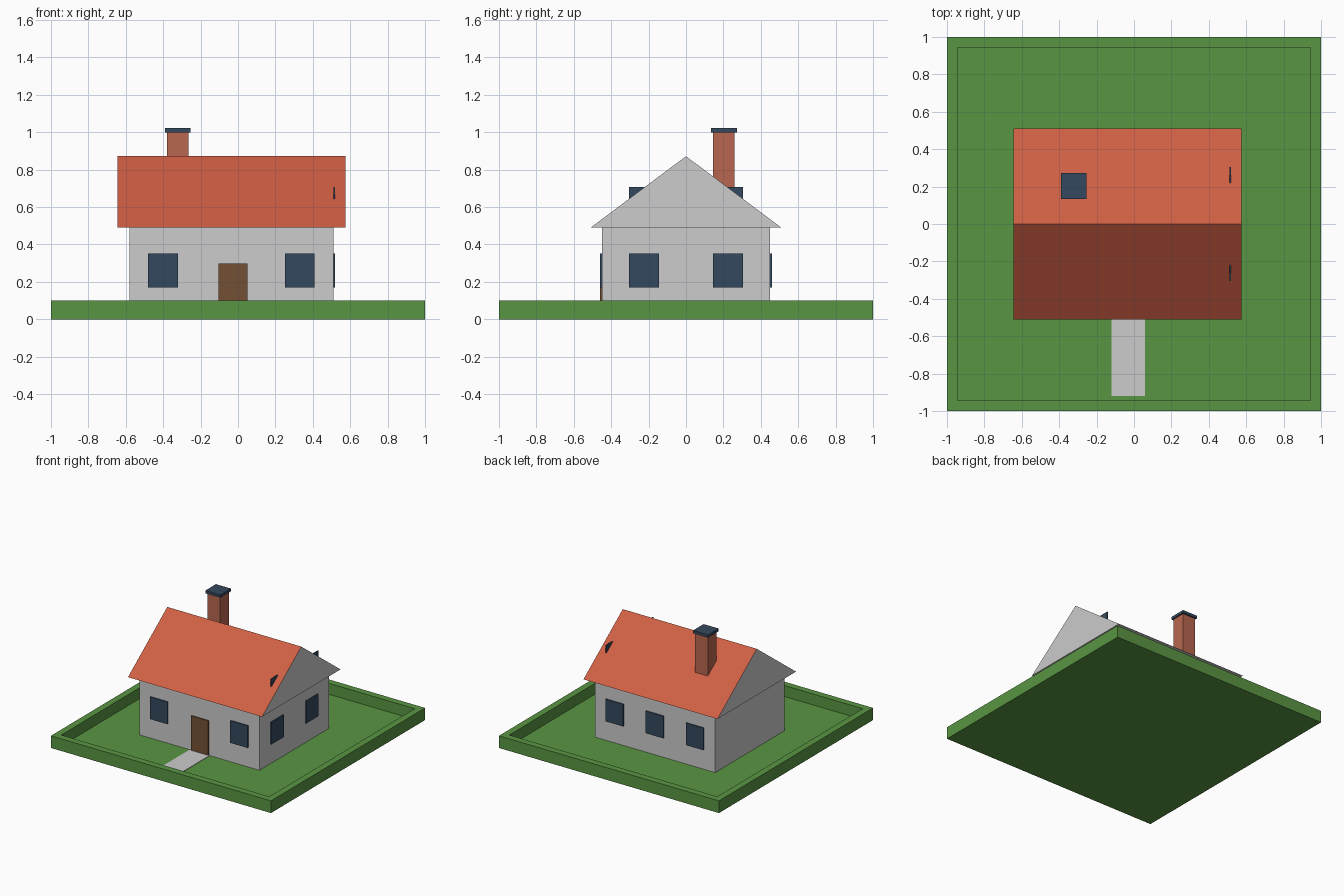
import bpy
import bmesh

cube = bpy.data.objects.get("Cube")
if cube:
    bpy.data.objects.remove(cube, do_unlink=True)


def linear(c):
    c /= 255
    return c / 12.92 if c <= 0.04045 else ((c + 0.055) / 1.055) ** 2.4


def material(name, r, g, b):
    mat = bpy.data.materials.new(name)
    mat.use_nodes = True
    colour = (linear(r), linear(g), linear(b), 1)
    mat.diffuse_color = colour
    mat.node_tree.nodes["Principled BSDF"].inputs["Base Color"].default_value = colour
    return mat


grass = material("grass green", 89, 149, 66)
plaster = material("light grey", 204, 204, 204)
tile = material("roof orange", 207, 95, 68)
brick = material("chimney brick", 184, 102, 80)
slate = material("slate blue", 52, 73, 94)
wood = material("door brown", 116, 80, 52)


def finish(name, bm, *mats):
    bmesh.ops.recalc_face_normals(bm, faces=bm.faces)
    mesh = bpy.data.meshes.new(name)
    bm.to_mesh(mesh)
    bm.free()
    for mat in mats:
        mesh.materials.append(mat)
    obj = bpy.data.objects.new(name, mesh)
    bpy.context.collection.objects.link(obj)
    return obj


def box_mesh(x, y, z):
    """Box spanning the given (low, high) pairs."""
    bm = bmesh.new()
    bmesh.ops.create_cube(bm, size=1)
    for v in bm.verts:
        v.co = [lo + (c + 0.5) * (hi - lo) for c, (lo, hi) in zip(v.co, (x, y, z))]
    return bm


def box(name, x, y, z, mat):
    return finish(name, box_mesh(x, y, z), mat)


# Garden tray: slab with a raised rim around a sunken lawn
FLOOR = 0.01
bm = box_mesh((-1, 1), (-1, 1), (0, 0.1))
bm.faces.ensure_lookup_table()
top = max(bm.faces, key=lambda f: f.calc_center_median().z)
bmesh.ops.inset_region(bm, faces=[top], thickness=0.078)
lawn = bmesh.ops.extrude_face_region(bm, geom=[top])
bmesh.ops.delete(bm, geom=[top], context="FACES_ONLY")
for v in lawn["geom"]:
    if isinstance(v, bmesh.types.BMVert):
        v.co.z = FLOOR
finish("garden", bm, grass)

# House body and path
LEFT, RIGHT, HALF = -0.58, 0.51, 0.45
box("walls", (LEFT, RIGHT), (-HALF, HALF), (FLOOR, 0.49), plaster)
box("path", (-0.12, 0.06), (-0.92, -HALF), (FLOOR, FLOOR + 0.004), plaster)
box("door", (-0.105, 0.05), (-0.46, -HALF), (FLOOR, 0.297), wood)

# Roof prism: tiled slopes, plaster gables and underside
bm = bmesh.new()
ends = [[bm.verts.new((x, y, z)) for y, z in ((-0.51, 0.49), (0.51, 0.49), (0, 0.872))]
        for x in (-0.643, 0.575)]
for end in ends:
    bm.faces.new(end)
for i in range(3):
    j = (i + 1) % 3
    bm.faces.new((ends[0][i], ends[0][j], ends[1][j], ends[1][i]))
roof = finish("roof", bm, plaster, tile)
for face in roof.data.polygons:
    face.material_index = int(face.normal.z > 0.1)

# Chimney and cap
box("chimney", (-0.38, -0.265), (0.145, 0.26), (0.55, 1.0), brick)
box("chimney_cap", (-0.391, -0.255), (0.135, 0.272), (1.0, 1.023), slate)

# Windows on the front, back and right-hand gable wall
W, LOW, HIGH, DEPTH = 0.08, 0.17, 0.352, 0.009
for x in (-0.4, 0.33):
    box("front_window", (x - W, x + W), (-HALF - DEPTH, -HALF), (LOW, HIGH), slate)
for x in (-0.4, -0.035, 0.33):
    box("back_window", (x - W, x + W), (HALF, HALF + DEPTH), (LOW, HIGH), slate)
for y in (-0.225, 0.225):
    for name, rise in (("side_window", 0), ("attic_window", 0.355)):
        box(name, (RIGHT, RIGHT + DEPTH), (y - W, y + W), (LOW + rise, HIGH + rise), slate)
